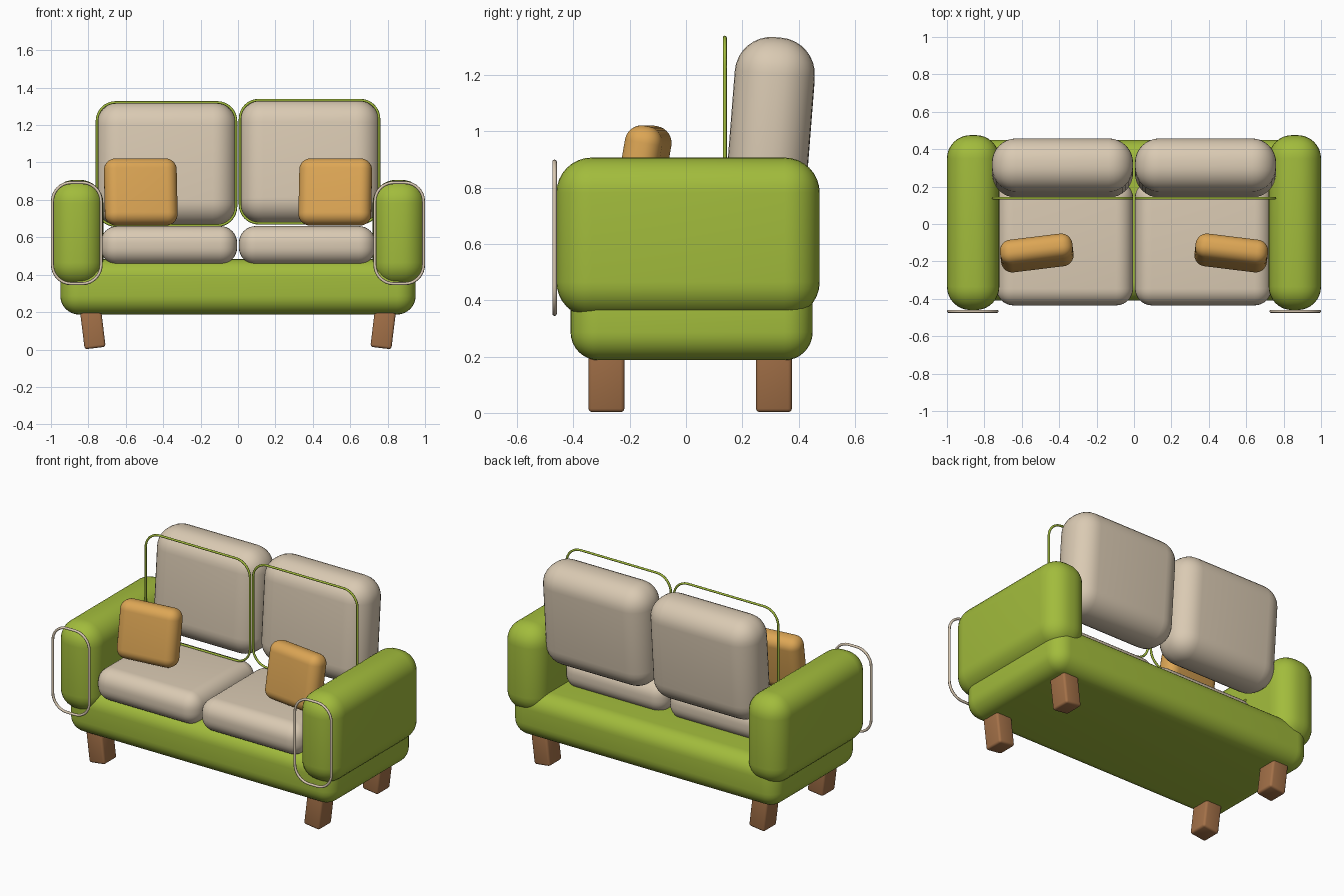
import bpy, math
from mathutils import Matrix, Vector

if "Cube" in bpy.data.objects:
    bpy.data.objects.remove(bpy.data.objects["Cube"])


def material(name, rgb):
    m = bpy.data.materials.new(name)
    m.diffuse_color = (*rgb, 1)
    m.use_nodes = True
    m.node_tree.nodes["Principled BSDF"].inputs["Base Color"].default_value = m.diffuse_color
    return m


GREEN = material("green fabric", (0.36, 0.50, 0.045))
BEIGE = material("beige fabric", (0.70, 0.59, 0.45))
ORANGE = material("orange fabric", (0.72, 0.38, 0.09))
WOOD = material("brown wood", (0.37, 0.165, 0.065))


def soft_box(name, lo, hi, radius, mat, rot=(0, 0, 0), segments=8):
    """Rounded box between two corners, turned about its own centre."""
    lo, hi = Vector(lo), Vector(hi)
    bpy.ops.mesh.primitive_cube_add(size=1)
    ob = bpy.context.object
    ob.name = name
    ob.data.transform(Matrix.Diagonal((*(hi - lo), 1)))
    ob.location = (lo + hi) / 2
    ob.rotation_euler = [math.radians(a) for a in rot]
    bevel = ob.modifiers.new("round", 'BEVEL')
    bevel.width = radius
    bevel.segments = segments
    bevel.limit_method = 'NONE'
    bpy.ops.object.modifier_apply(modifier=bevel.name)
    ob.data.materials.append(mat)
    bpy.ops.object.shade_smooth_by_angle(angle=math.radians(35))
    return ob


def piping(name, x0, x1, z0, z1, y, corner, thick, mat):
    """Thin cord following a rounded rectangle in the xz plane."""
    pts = []
    for i, (cx, cz) in enumerate([(x1 - corner, z1 - corner), (x0 + corner, z1 - corner),
                                  (x0 + corner, z0 + corner), (x1 - corner, z0 + corner)]):
        for k in range(9):
            a = math.radians(90 * i + 90 * k / 8)
            pts.append((cx + corner * math.cos(a), y, cz + corner * math.sin(a), 1))
    curve = bpy.data.curves.new(name, 'CURVE')
    curve.dimensions = '3D'
    curve.bevel_depth = thick
    curve.bevel_resolution = 2
    spline = curve.splines.new('POLY')
    spline.points.add(len(pts) - 1)
    for p, co in zip(spline.points, pts):
        p.co = co
    spline.use_cyclic_u = True
    curve.materials.append(mat)
    ob = bpy.data.objects.new(name, curve)
    bpy.context.collection.objects.link(ob)


# Base
soft_box("base", (-0.95, -0.41, 0.187), (0.95, 0.45, 0.483), 0.10, GREEN)

for s, side in ((-1, "left"), (1, "right")):
    def span(a, b):
        return sorted((s * a, s * b))

    # Armrest with cord on its front
    x0, x1 = span(0.72, 1.0)
    soft_box(side + "_armrest", (x0, -0.46, 0.34), (x1, 0.475, 0.907), 0.125, GREEN)
    x0, x1 = span(0.732, 0.992)
    piping(side + "_armrest_piping", x0, x1, 0.352, 0.892, -0.467, 0.10, 0.008, BEIGE)

    # Seat cushion
    x0, x1 = span(0.005, 0.735)
    soft_box(side + "_seat_cushion", (x0, -0.435, 0.455), (x1, 0.23, 0.66), 0.09, BEIGE)

    # Leaning back cushion with cord in front
    lift = 0.012 if s > 0 else 0
    x0, x1 = span(0.005, 0.76)
    soft_box(side + "_back_cushion", (x0, 0.157, 0.66 + lift), (x1, 0.442, 1.323 + lift),
             0.13, BEIGE, (-4.5, 0, 0))
    x0, x1 = span(0.011, 0.754)
    piping(side + "_back_piping", x0, x1, 0.663 + lift, 1.321 + lift, 0.138, 0.10, 0.007, GREEN)

    # Throw pillow
    x0, x1 = span(0.325, 0.715)
    soft_box(side + "_throw_pillow", (x0, -0.222, 0.662), (x1, -0.088, 1.022),
             0.06, ORANGE, (-10, 0, -7 * s))

    # Slanted legs
    x0, x1 = span(0.722, 0.835)
    for y, end in ((-0.2825, "front"), (0.3125, "back")):
        soft_box(f"{side}_{end}_leg", (x0, y - 0.064, 0.007), (x1, y + 0.064, 0.25),
                 0.014, WOOD, (0, 7 * s, 0), 3)
